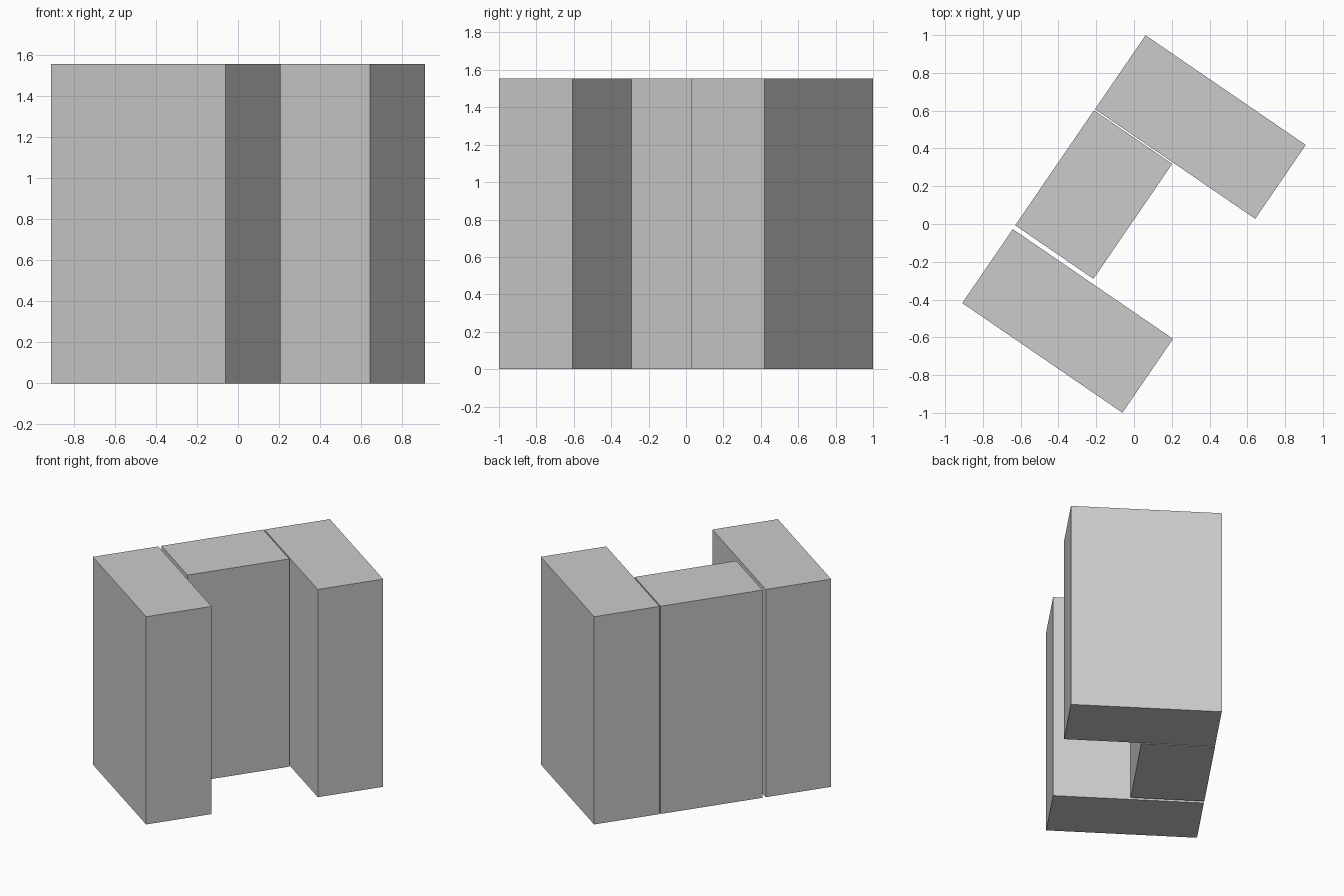
import bpy
from math import radians
from mathutils import Matrix

if "Cube" in bpy.data.objects:
    bpy.data.objects.remove(bpy.data.objects["Cube"])

HEIGHT = 1.555
TURN = Matrix.Rotation(radians(-34.4), 4, 'Z')   # the whole group is turned in plan


def block(name, x, y, width, depth):
    """Box standing on z = 0, placed in the turned plan frame."""
    bpy.ops.mesh.primitive_cube_add(size=1)
    ob = bpy.context.object
    ob.name = name
    ob.data.transform(Matrix.Diagonal((width, depth, HEIGHT, 1)))
    ob.matrix_world = TURN @ Matrix.Translation((x, y, HEIGHT / 2))
    return ob


# two long wings, mirrored about the middle
for name, side in (("back_wing", 1), ("front_wing", -1)):
    block(name, 0, side * 0.622, 1.028, 0.474)

# shorter core between them, flush with the wings' left ends, narrow gaps
block("core_block", -0.264, 0.008, 0.502, 0.738)
